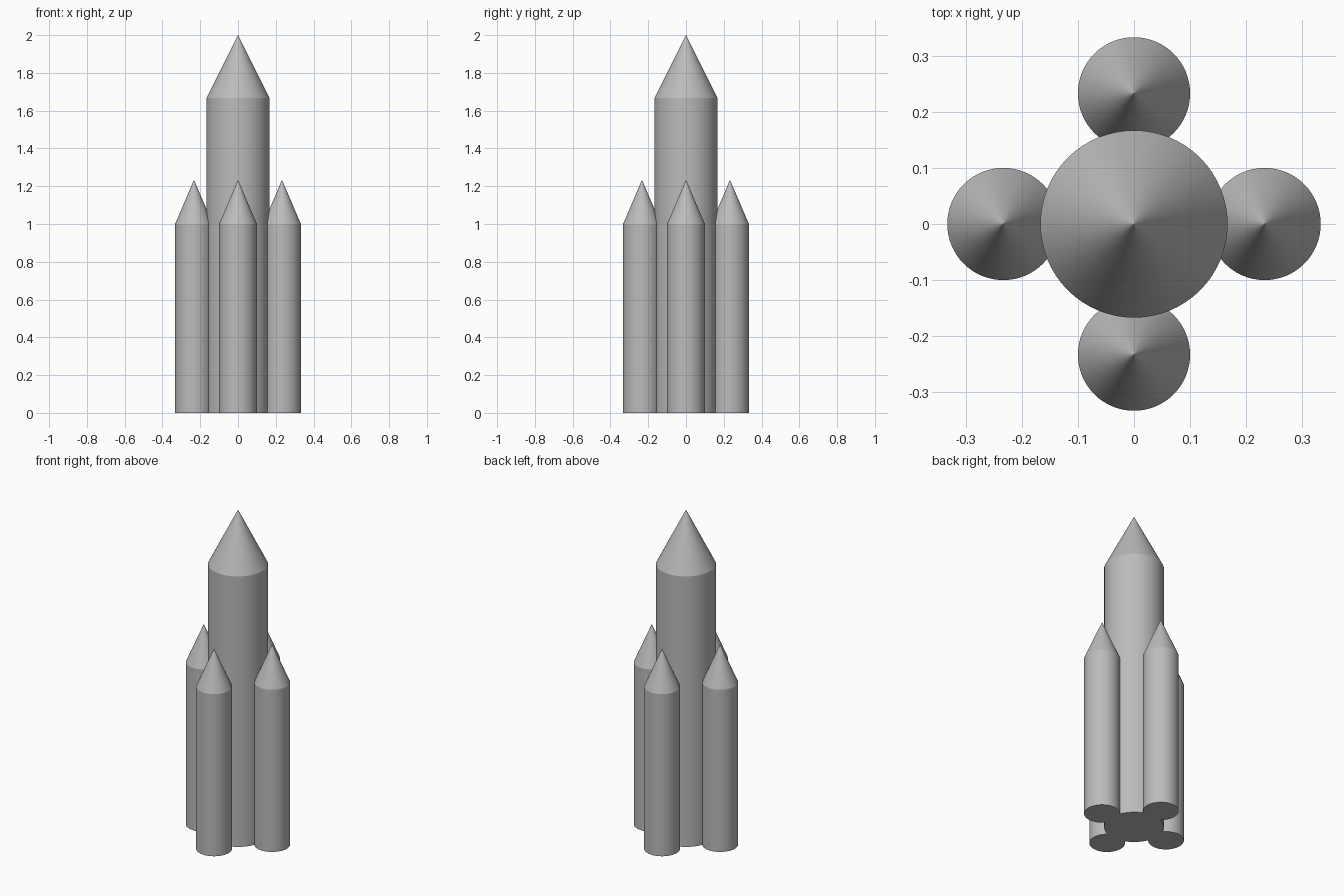
import bpy
import math
from mathutils import Vector

default_cube = bpy.data.objects.get("Cube")
if default_cube:
    bpy.data.objects.remove(default_cube, do_unlink=True)

grey = bpy.data.materials.new("plain_grey")
grey.use_nodes = True
colour = (0.5, 0.5, 0.5, 1)
grey.diffuse_color = colour
grey.node_tree.nodes["Principled BSDF"].inputs["Base Color"].default_value = colour

SIDES = 64


def add_section(name, centre, bottom, top, base_radius, top_radius):
    """Add one round section standing between two heights."""
    bpy.ops.mesh.primitive_cone_add(
        vertices=SIDES, radius1=base_radius, radius2=top_radius,
        depth=top - bottom, end_fill_type='NGON',
        location=(centre.x, centre.y, (bottom + top) / 2))
    section = bpy.context.object
    section.name = name
    section.data.name = name
    section.data.materials.append(grey)
    bpy.ops.object.shade_smooth_by_angle(angle=math.radians(30))


def add_rocket(name, centre, radius, shoulder, tip):
    """Add a cylindrical body with a pointed nose cone."""
    add_section(name + "_body", centre, 0, shoulder, radius, radius)
    add_section(name + "_nose", centre, shoulder, tip, radius, 0.0005)


# Central core
add_rocket("core", Vector((0, 0)), 0.167, 1.667, 2.0)

# Four boosters around the core
directions = {"left": (1, 0), "back": (0, 1), "right": (-1, 0), "front": (0, -1)}
for side, direction in directions.items():
    add_rocket(side + "_booster", Vector(direction) * 0.233, 0.1, 1.0, 1.233)
